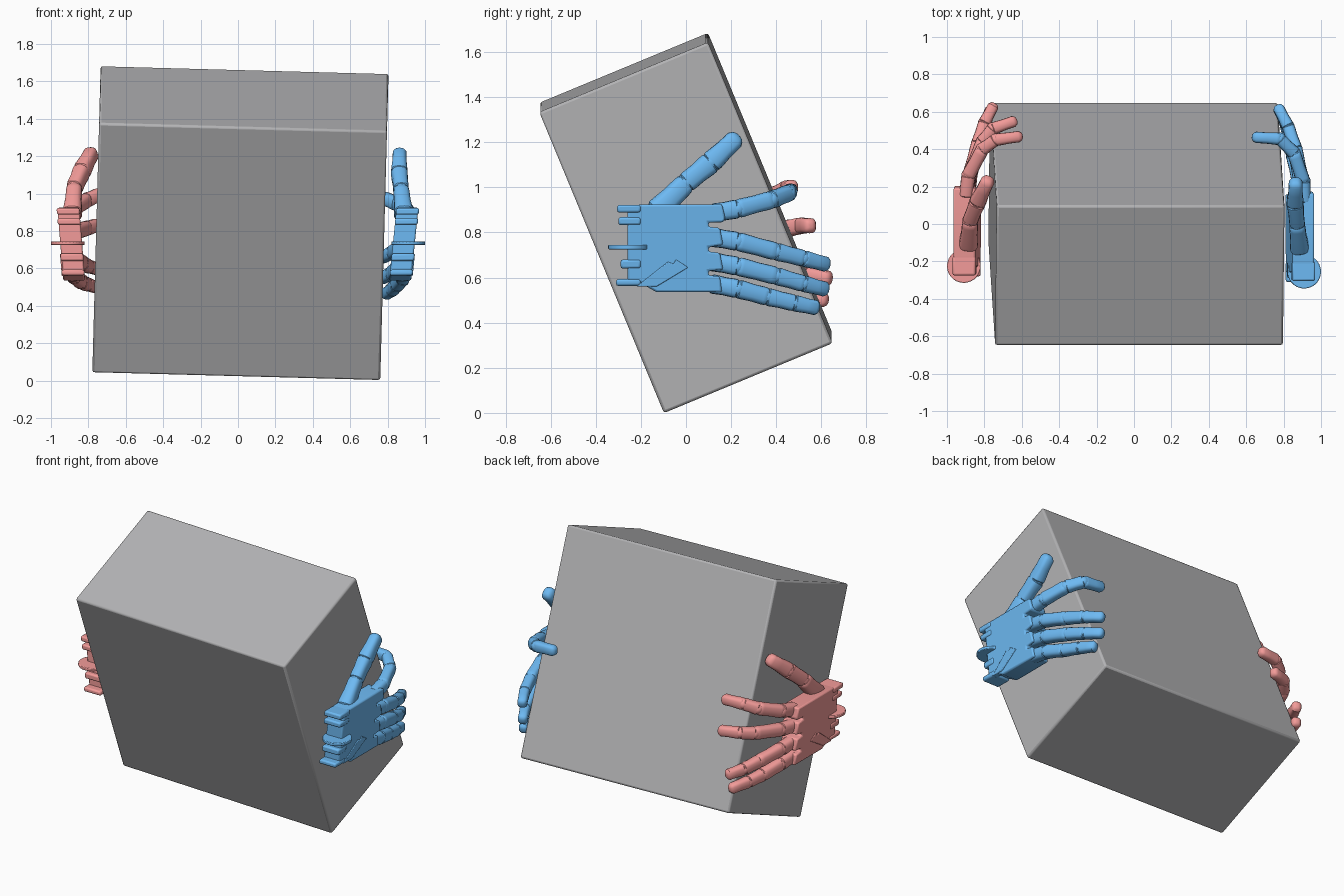
import bpy, bmesh
from math import cos, sin, pi, radians
from mathutils import Vector

if "Cube" in bpy.data.objects:
    bpy.data.objects.remove(bpy.data.objects["Cube"])


def material(name, rgb):
    m = bpy.data.materials.new(name)
    m.diffuse_color = (*rgb, 1)
    m.use_nodes = True
    m.node_tree.nodes["Principled BSDF"].inputs["Base Color"].default_value = m.diffuse_color
    return m


def finish(bm, name, mat, bevel=0, segments=2):
    bmesh.ops.recalc_face_normals(bm, faces=bm.faces)
    me = bpy.data.meshes.new(name)
    bm.to_mesh(me)
    bm.free()
    ob = bpy.data.objects.new(name, me)
    bpy.context.collection.objects.link(ob)
    me.materials.append(mat)
    if bevel:
        b = ob.modifiers.new("bevel", 'BEVEL')
        b.width, b.segments = bevel, segments
        b.limit_method = 'ANGLE'
    bpy.ops.object.select_all(action='DESELECT')
    ob.select_set(True)
    bpy.context.view_layer.objects.active = ob
    bpy.ops.object.shade_smooth_by_angle(angle=radians(35))
    return ob


def prism(bm, profile, x0, x1):
    """Extrude a (y, z) outline from x0 to x1."""
    f = bm.faces.new([bm.verts.new((x0, y, z)) for y, z in profile])
    r = bmesh.ops.extrude_face_region(bm, geom=[f])
    for v in r['geom']:
        if isinstance(v, bmesh.types.BMVert):
            v.co.x = x1


def disc(bm, x, y, z, r, h, n=28):
    """Flat disc with a vertical axis."""
    f = bm.faces.new([bm.verts.new((x + r * cos(2 * pi * i / n), y + r * sin(2 * pi * i / n), z - h / 2))
                      for i in range(n)])
    r = bmesh.ops.extrude_face_region(bm, geom=[f])
    for v in r['geom']:
        if isinstance(v, bmesh.types.BMVert):
            v.co.z += h


def segment(bm, a, b, ra, rb, tip, n=16):
    """One finger link: rounded-square tube, slightly waisted, with flat or domed end."""
    d = (b - a).normalized()
    side = d.cross(Vector((0, 0, 1))).normalized()
    up = side.cross(d)
    steps = [(0, .86), (.04, .98), (.12, 1), (.5, .95), (.85, 1)]
    steps += [(.94, .78), (.985, .52), (1, .25)] if tip else [(.96, .98), (1, .86)]
    rings = []
    for t, k in steps:
        r = (ra + (rb - ra) * t) * k
        ring = []
        for i in range(n):
            c, s = cos(2 * pi * i / n), sin(2 * pi * i / n)
            c = abs(c) ** .7 * (1 if c > 0 else -1)
            s = abs(s) ** .7 * (1 if s > 0 else -1)
            ring.append(bm.verts.new(a.lerp(b, t) + side * c * r * .9 + up * s * r))
        rings.append(ring)
    for p, q in zip(rings, rings[1:]):
        for i in range(n):
            bm.faces.new((p[i], p[(i + 1) % n], q[(i + 1) % n], q[i]))
    bm.faces.new(rings[0])
    bm.faces.new(rings[-1])


def place(bm, side, tilt, shift):
    """Lean a part built on the right, slide it along y and mirror if needed."""
    for v in bm.verts:
        v.co.x += tilt * (v.co.z - .73)
        v.co.y += shift
        v.co.x *= side


def digit(name, pts, radii, side, mat):
    bm = bmesh.new()
    pts = [Vector((x * side, y, z)) for x, y, z in pts]
    n = len(pts) - 1
    for i in range(n):
        segment(bm, pts[i], pts[i + 1], radii[i], radii[i + 1], i == n - 1)
        # hinge ball between links
        if i:
            r = bmesh.ops.create_uvsphere(bm, u_segments=14, v_segments=8, radius=radii[i] * .93)
            bmesh.ops.translate(bm, verts=r['verts'], vec=pts[i])
    finish(bm, name, mat)


# palm outline (y, z) with slots between the knuckles
PALM = [(-.26, .91), (-.2, .925), (.16, .925), (.175, .86), (.165, .845), (.10, .845), (.10, .825),
        (.15, .82), (.165, .745), (.10, .735), (.10, .715), (.15, .71), (.165, .635), (.10, .63),
        (.10, .61), (.15, .605), (.16, .535), (-.13, .535), (-.2, .575), (-.26, .575)]
RIDGE = [(-.22, .56), (-.13, .56), (.01, .645), (-.045, .68), (-.055, .66), (-.08, .67)]
# wrist slats: centre z, thickness, front y
SLATS = [(.905, .035, -.305), (.85, .035, -.30), (.66, .04, -.29), (.578, .03, -.31)]
FINGER = (.043, .042, .040, .037, .033)
THUMB = (.058, .046, .050, .040)


def hand(label, side, mat, x, tilt, shift, digits):
    # palm plate
    bm = bmesh.new()
    prism(bm, PALM, x - .057, x + .06)
    place(bm, side, tilt, shift)
    finish(bm, label + "_palm", mat, .012)
    # low ridge on the back of the hand
    bm = bmesh.new()
    prism(bm, RIDGE, x + .03, x + .066)
    place(bm, side, tilt, shift)
    finish(bm, label + "_back_ridge", mat, .004)
    # wrist slats and hinge disc
    bm = bmesh.new()
    for z, h, y in SLATS:
        prism(bm, [(y, z - h / 2), (-.2, z - h / 2), (-.2, z + h / 2), (y, z + h / 2)], x - .058, x + .065)
    place(bm, side, tilt, shift)
    finish(bm, label + "_wrist_slats", mat, .01)
    bm = bmesh.new()
    disc(bm, .91, -.255, .735, .09, .02)
    place(bm, side, 0, shift)
    finish(bm, label + "_wrist_disc", mat, .004)
    # fingers and thumb
    for name, pts in digits.items():
        digit(label + "_" + name, pts, THUMB if name == "thumb" else FINGER, side, mat)


# tilted box
bm = bmesh.new()
bmesh.ops.create_cube(bm, size=1)
bmesh.ops.scale(bm, vec=(1.54, .81, 1.445), verts=bm.verts)
box = finish(bm, "box", material("dark_grey", (.45, .45, .46)), .012, 2)
box.rotation_euler = (radians(22.5), radians(1.55), 0)
box.location = (.013, 0, .842)

# right hand
hand("right_hand", 1, material("blue", (.155, .49, .9)), .885, .1, 0, {
    "thumb": [(.885, -.13, .89), (.872, 0, 1.02), (.862, .11, 1.11), (.865, .235, 1.23)],
    "index_finger": [(.91, .12, .885), (.905, .23, .905), (.855, .38, .945), (.78, .455, .975),
                     (.63, .465, .985)],
    "middle_finger": [(.90, .11, .78), (.90, .23, .76), (.865, .40, .715), (.825, .52, .685),
                      (.765, .635, .655)],
    "ring_finger": [(.89, .11, .672), (.89, .23, .65), (.855, .40, .607), (.82, .52, .573),
                    (.765, .63, .545)],
    "little_finger": [(.88, .11, .573), (.88, .23, .55), (.85, .36, .515), (.825, .48, .487),
                      (.79, .59, .463)]})

# left hand
hand("left_hand", -1, material("coral", (.9, .33, .32)), .89, .08, .03, {
    "thumb": [(.885, -.11, .89), (.875, .02, 1.03), (.835, .12, 1.12), (.775, .245, 1.23)],
    "index_finger": [(.90, .15, .89), (.885, .26, .915), (.81, .40, .965), (.74, .45, .995),
                     (.595, .47, 1.0)],
    "middle_finger": [(.90, .14, .78), (.88, .26, .79), (.81, .44, .815), (.755, .51, .83),
                      (.625, .555, .83)],
    "ring_finger": [(.89, .14, .672), (.88, .26, .66), (.835, .43, .63), (.80, .54, .61),
                    (.745, .645, .595)],
    "little_finger": [(.885, .14, .573), (.875, .26, .56), (.84, .40, .53), (.81, .50, .515),
                      (.76, .63, .50)]})
